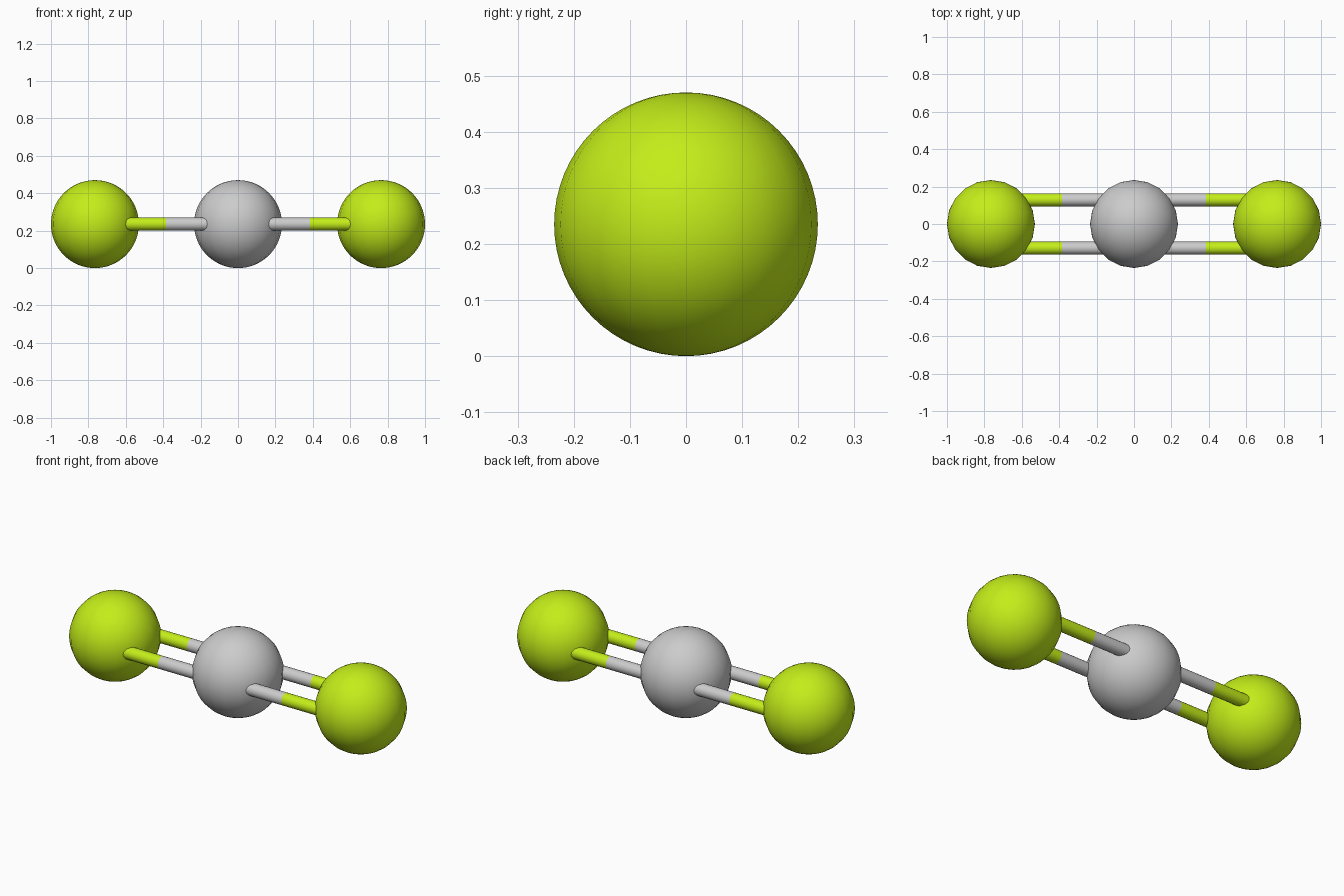
import bpy
from math import pi

if "Cube" in bpy.data.objects:
    bpy.data.objects.remove(bpy.data.objects["Cube"])

R = 0.235        # atom radius
X = 0.765        # outer atom distance
Z = 0.235        # centre height
BOND_R = 0.035
BOND_Y = 0.129

green = bpy.data.materials.new("green")
green.diffuse_color = (0.55, 0.85, 0.01, 1)
green.use_nodes = True
green.node_tree.nodes["Principled BSDF"].inputs["Base Color"].default_value = green.diffuse_color


def finish(name, mat):
    ob = bpy.context.object
    ob.name = name
    if mat:
        ob.data.materials.append(mat)
    return ob


def atom(name, x, mat=None):
    bpy.ops.mesh.primitive_uv_sphere_add(segments=20, ring_count=32, radius=R, location=(x, 0, Z))
    bpy.ops.object.shade_smooth()
    finish(name, mat)


def bond(name, x0, x1, y, mat=None):
    bpy.ops.mesh.primitive_cylinder_add(vertices=20, radius=BOND_R, depth=abs(x1 - x0),
                                        location=((x0 + x1) / 2, y, Z), rotation=(0, pi / 2, 0))
    bpy.ops.object.shade_smooth_by_angle()
    finish(name, mat)


# Atoms
atom("centre_atom", 0)
for side, s in (("left", -1), ("right", 1)):
    atom(side + "_atom", s * X, green)
    # Double bond, each rod split into a grey inner and a green outer half
    for row, y in (("front", -BOND_Y), ("back", BOND_Y)):
        bond(f"{side}_{row}_inner_bond", 0, s * 0.385, y)
        bond(f"{side}_{row}_outer_bond", s * 0.385, s * X, y, green)
